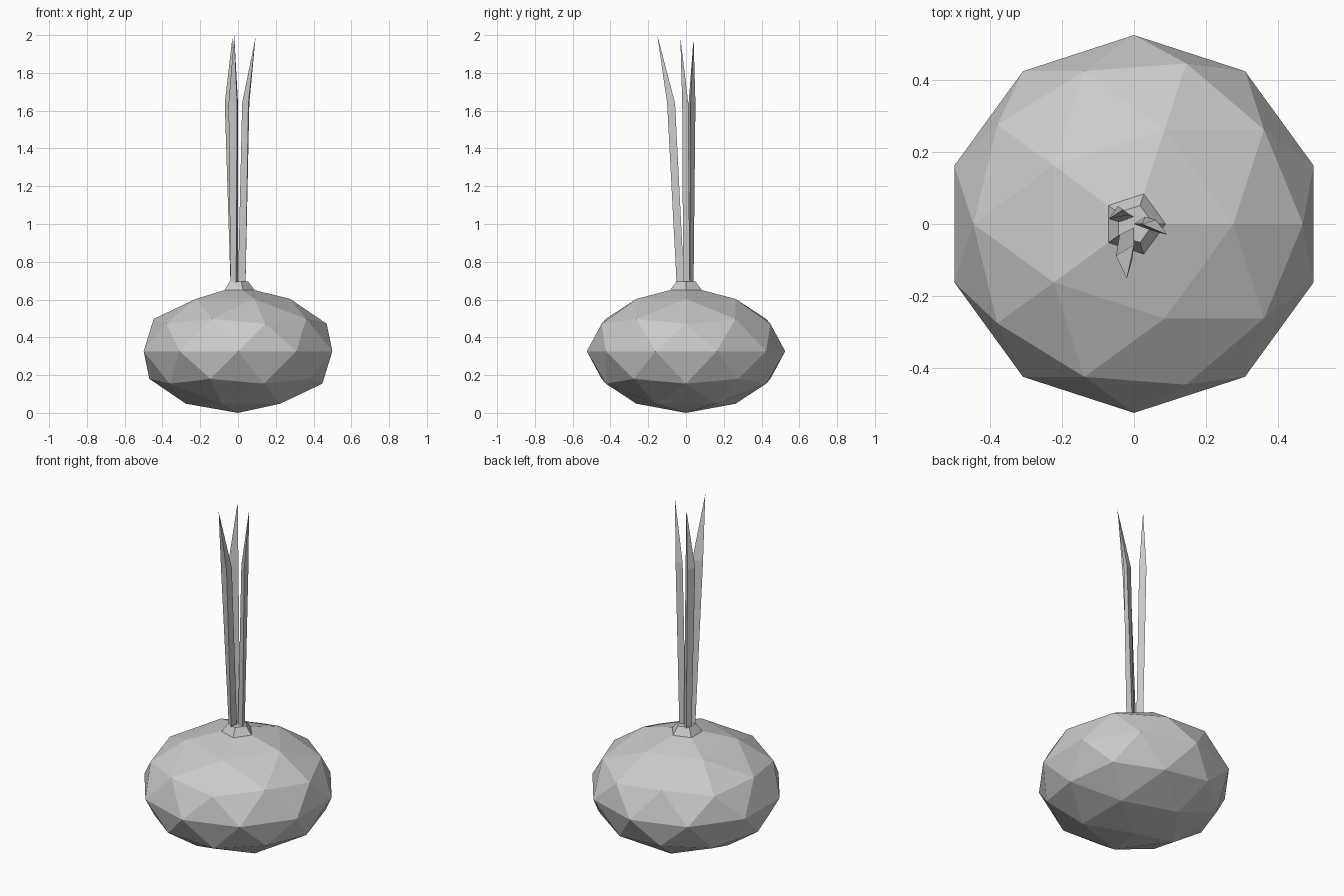
import bpy, bmesh
from math import cos, sin, radians
from mathutils import Matrix

cube = bpy.data.objects.get("Cube")
if cube:
    bpy.data.objects.remove(cube, do_unlink=True)

grey = bpy.data.materials.new("plain grey")
grey.use_nodes = True
grey.diffuse_color = (0.6, 0.6, 0.6, 1)
grey.node_tree.nodes["Principled BSDF"].inputs["Base Color"].default_value = (0.6, 0.6, 0.6, 1)


def finish(name, bm):
    """Turn a bmesh into a flat shaded object."""
    bmesh.ops.recalc_face_normals(bm, faces=bm.faces)
    mesh = bpy.data.meshes.new(name)
    bm.to_mesh(mesh)
    bm.free()
    mesh.materials.append(grey)
    obj = bpy.data.objects.new(name, mesh)
    bpy.context.collection.objects.link(obj)


# Bulb: flattened faceted ball whose top point opens into the collar
bm = bmesh.new()
bmesh.ops.create_icosphere(bm, subdivisions=2, radius=1)
bmesh.ops.transform(bm, verts=bm.verts, matrix=Matrix.Translation((0, 0, 0.326))
                    @ Matrix.Diagonal((0.525, 0.525, 0.326, 1)))
pole = max(bm.verts, key=lambda v: v.co.z)
cap = bmesh.ops.dissolve_verts(bm, verts=[pole])
cap = max(bm.faces, key=lambda f: f.calc_center_median().z)
for radius, height in ((0.088, 0.65), (0.054, 0.695)):
    result = bmesh.ops.extrude_face_region(bm, geom=[cap])["geom"]
    bmesh.ops.delete(bm, geom=[cap], context='FACES_ONLY')
    cap = next(g for g in result if isinstance(g, bmesh.types.BMFace))
    for v in cap.verts:
        flat = v.co.xy.normalized() * radius
        v.co = (flat.x, flat.y, height)
finish("bulb", bm)


# Leaves: three-sided blades that widen slightly, then bend to a point
def leaf(name, base, middle, tip):
    bm = bmesh.new()
    low = [bm.verts.new((x, y, 0.69)) for x, y in base]
    mid = [bm.verts.new((x, y, 1.64)) for x, y in middle]
    top = bm.verts.new(tip)
    bm.faces.new(low)
    for i in range(3):
        j = (i + 1) % 3
        bm.faces.new((low[i], low[j], mid[j], mid[i]))
        bm.faces.new((mid[i], mid[j], top))
    finish(name, bm)


leaf("front_leaf", [(-0.04, -0.03), (-0.01, -0.05), (0.0, -0.01)],
     [(-0.05, -0.088), (-0.005, -0.1), (0.0, -0.058)], (-0.02, -0.152, 2.0))
leaf("left_leaf", [(0.0, 0.0), (0.04, -0.015), (0.03, 0.02)],
     [(0.022, 0.0), (0.055, -0.02), (0.06, 0.012)], (0.093, -0.03, 1.99))
leaf("back_leaf", [(-0.04, 0.005), (-0.03, 0.04), (0.0, 0.02)],
     [(-0.07, 0.014), (-0.045, 0.05), (-0.015, 0.025)], (-0.03, 0.04, 1.985))
